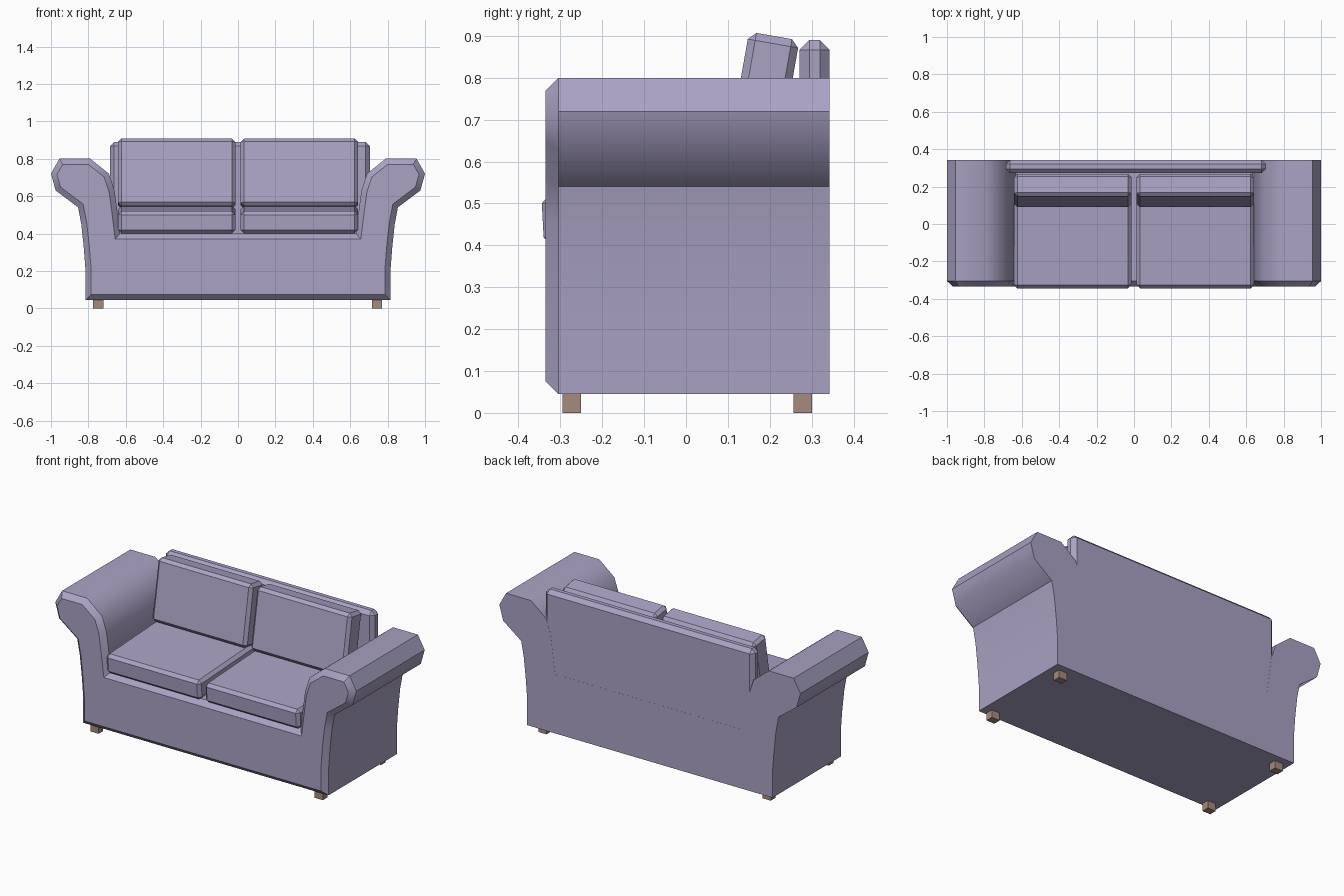
import bpy, bmesh, math

if "Cube" in bpy.data.objects:
    bpy.data.objects.remove(bpy.data.objects["Cube"])

def material(name, rgb):
    m = bpy.data.materials.new(name)
    m.diffuse_color = (*rgb, 1)
    m.use_nodes = True
    m.node_tree.nodes["Principled BSDF"].inputs["Base Color"].default_value = m.diffuse_color
    return m

fabric = material("lavender fabric", (0.40, 0.36, 0.55))
wood = material("brown wood", (0.38, 0.26, 0.205))

def finish(bm, name, mat, smooth=None):
    bmesh.ops.recalc_face_normals(bm, faces=bm.faces)
    me = bpy.data.meshes.new(name)
    bm.to_mesh(me)
    bm.free()
    ob = bpy.data.objects.new(name, me)
    bpy.context.collection.objects.link(ob)
    me.materials.append(mat)
    if smooth:
        bpy.ops.object.select_all(action='DESELECT')
        ob.select_set(True)
        bpy.context.view_layer.objects.active = ob
        bpy.ops.object.shade_smooth_by_angle(angle=math.radians(smooth))
    return ob

def box(name, center, size, mat, bevel=0, tilt=0, keep=None):
    """Chamfered box; keep() picks which edges get chamfered."""
    bm = bmesh.new()
    bmesh.ops.create_cube(bm, size=1)
    bmesh.ops.scale(bm, vec=size, verts=bm.verts)
    if bevel:
        edges = [e for e in bm.edges if keep is None or keep(e)]
        bmesh.ops.bevel(bm, geom=edges, offset=bevel, segments=1, affect='EDGES')
    ob = finish(bm, name, mat, 35 if bevel else None)
    ob.location = center
    ob.rotation_euler.x = math.radians(tilt)
    return ob

# Frame: U-shaped profile with rolled arms, extruded front to back
half = [(0.815, 0.045), (0.815, 0.2), (0.825, 0.33), (0.838, 0.45), (0.855, 0.54),
        (0.975, 0.63), (1.0, 0.72), (0.955, 0.80), (0.79, 0.80), (0.69, 0.72),
        (0.66, 0.63), (0.645, 0.52), (0.63, 0.40)]
outline = half + [(-x, z) for x, z in reversed(half)]
bm = bmesh.new()
front = bm.faces.new([bm.verts.new((x, -0.335, z)) for x, z in outline])
rim = list(front.edges)
ext = bmesh.ops.extrude_face_region(bm, geom=[front], use_keep_orig=True)
moved = [v for v in ext["geom"] if isinstance(v, bmesh.types.BMVert)]
bmesh.ops.translate(bm, vec=(0, 0.678, 0), verts=moved)
bmesh.ops.recalc_face_normals(bm, faces=bm.faces)
rim = [e for e in bm.edges if all(v.co.y < -0.3 for v in e.verts)]
bmesh.ops.bevel(bm, geom=rim, offset=0.03, segments=1, affect='EDGES')
finish(bm, "sofa_frame", fabric, 40)

# Back panel, chamfered along its top and upright front edges
box("back_panel", (0.01, 0.307, 0.635), (1.39, 0.071, 0.51), fabric, 0.023,
    keep=lambda e: not all(v.co.z < 0 for v in e.verts))

# Seat and back cushions in two pairs
for side, label in ((-1, "left"), (1, "right")):
    box(label + "_seat_cushion", (side * 0.328, -0.045, 0.475),
        (0.628, 0.595, 0.118), fabric, 0.018, tilt=3)
    box(label + "_back_cushion", (side * 0.328, 0.179, 0.72),
        (0.628, 0.122, 0.365), fabric, 0.018, tilt=-10)

# Four block feet
for x in (-0.747, 0.743):
    for y in (-0.273, 0.279):
        box("foot", (x, y, 0.025), (0.054, 0.044, 0.05), wood)
